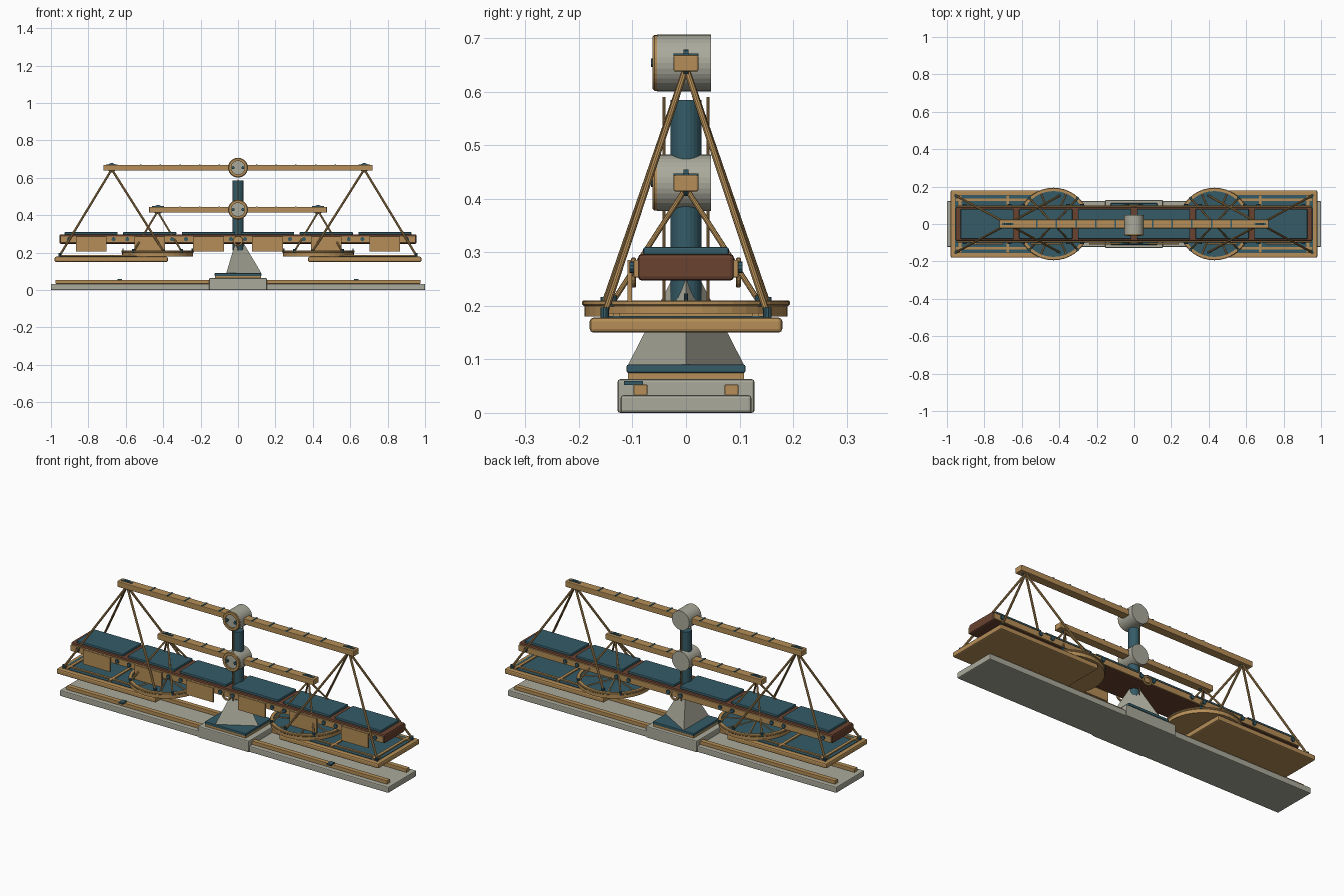
import bpy, bmesh, math
from mathutils import Vector, Matrix

if "Cube" in bpy.data.objects:
    bpy.data.objects.remove(bpy.data.objects["Cube"])


def material(name, rgb):
    m = bpy.data.materials.new(name)
    m.diffuse_color = (*rgb, 1)
    m.use_nodes = True
    m.node_tree.nodes["Principled BSDF"].inputs["Base Color"].default_value = m.diffuse_color
    return m


GOLD = material("brass wood", (0.46, 0.27, 0.095))
TEAL = material("dark teal", (0.035, 0.105, 0.135))
STONE = material("pale stone", (0.40, 0.40, 0.33))
BROWN = material("dark brown", (0.14, 0.055, 0.03))


def finish(name, bm, mat):
    mesh = bpy.data.meshes.new(name)
    bmesh.ops.recalc_face_normals(bm, faces=bm.faces)
    bm.to_mesh(mesh)
    bm.free()
    mesh.materials.append(mat)
    ob = bpy.data.objects.new(name, mesh)
    bpy.context.collection.objects.link(ob)
    return ob


def box(name, x, y, z, mat, bevel=0.0):
    """Box from (min, max) ranges, optionally with rounded edges."""
    bm = bmesh.new()
    size = Vector((x[1] - x[0], y[1] - y[0], z[1] - z[0]))
    mid = Vector((sum(x) / 2, sum(y) / 2, sum(z) / 2))
    bmesh.ops.create_cube(bm, size=1, matrix=Matrix.Translation(mid) @ Matrix.Diagonal((*size, 1)))
    if bevel:
        bmesh.ops.bevel(bm, geom=bm.edges[:], offset=bevel, segments=2, profile=0.5, affect='EDGES')
    return finish(name, bm, mat)


def rod(name, a, b, r, mat, sides=10, r2=None, spin=0):
    """Cylinder or cone between two points."""
    a, b = Vector(a), Vector(b)
    d = b - a
    mat4 = (Matrix.Translation((a + b) / 2) @ Vector((0, 0, 1)).rotation_difference(d).to_matrix().to_4x4()
            @ Matrix.Rotation(spin, 4, 'Z'))
    bm = bmesh.new()
    bmesh.ops.create_cone(bm, cap_ends=True, segments=sides, radius1=r,
                          radius2=r if r2 is None else r2, depth=d.length, matrix=mat4)
    return finish(name, bm, mat)


def ring(name, centre, axis, r_in, r_out, h, mat, sides=32):
    """Flat hoop with a chamfered rectangular section."""
    bm = bmesh.new()
    c = min(h, r_out - r_in) * 0.25
    prof = [(r_in, -h/2), (r_out - c, -h/2), (r_out, -h/2 + c),
            (r_out, h/2 - c), (r_out - c, h/2), (r_in, h/2)]
    rot = Vector((0, 0, 1)).rotation_difference(Vector(axis)).to_matrix()
    loops = []
    for i in range(sides):
        t = 2 * math.pi * i / sides
        loops.append([bm.verts.new(rot @ Vector((r * math.cos(t), r * math.sin(t), z)) + Vector(centre))
                      for r, z in prof])
    for i in range(sides):
        p, q = loops[i], loops[(i + 1) % sides]
        for j in range(len(prof)):
            k = (j + 1) % len(prof)
            bm.faces.new((p[j], q[j], q[k], p[k]))
    return finish(name, bm, mat)


def span(s, a, b):
    return (min(s * a, s * b), max(s * a, s * b))


# Base slab, plinth and pedestal
box("base_slab", (-1, 1), (-0.122, 0.122), (0, 0.033), STONE, 0.005)
box("plinth", (-0.155, 0.155), (-0.128, 0.128), (0, 0.063), STONE, 0.005)
box("plinth_trim", (-0.122, 0.122), (-0.108, 0.108), (0.063, 0.077), GOLD)
box("plinth_cap", (-0.125, 0.125), (-0.111, 0.111), (0.075, 0.09), TEAL, 0.003)
rod("pedestal", (0, 0, 0.09), (0, 0, 0.25), 0.125, STONE, sides=3, r2=0.03, spin=-math.pi / 2)
rod("column", (0, 0, 0.21), (0, 0, 0.585), 0.029, TEAL, sides=24)
for s in (-1, 1):
    rod("column_side_rod", (0, s * 0.041, 0.21), (0, s * 0.041, 0.59), 0.003, GOLD)
    for t in (-1, 1):
        box("base_rail", span(s, 0.15, 0.975), (t * 0.085 - 0.013, t * 0.085 + 0.013),
            (0.033, 0.053), GOLD, 0.002)
    box("rail_clip", span(s, 0.62, 0.645), (-0.116, -0.08), (0.052, 0.06), TEAL)


# Two crossbeams with hub drums, top bands and end pulleys
def crossbeam(z, half, pulley_x):
    box("crossbeam", (-half, half), (-0.023, 0.023), (z - 0.016, z + 0.015), GOLD, 0.003)
    rod("hub_drum", (0, -0.054, z), (0, 0.047, z), 0.053, STONE, sides=32)
    ring("hub_ring", (0, -0.056, z), (0, 1, 0), 0.036, 0.052, 0.013, GOLD)
    for s in (-1, 1):
        rod("hub_bolt", (s * 0.026, -0.065, z), (s * 0.026, -0.05, z), 0.008, TEAL)
        rod("pulley", (s * pulley_x, -0.005, z), (s * pulley_x, 0.005, z), 0.025, TEAL, sides=20)
        box("pulley_plate", (s * pulley_x - 0.032, s * pulley_x + 0.032), (-0.006, 0.006),
            (z + 0.014, z + 0.018), TEAL)
        x = 0.1
        while x < pulley_x - 0.05:
            box("beam_band", (s * x - 0.004, s * x + 0.004), (-0.0235, 0.0235),
                (z + 0.013, z + 0.0175), TEAL)
            x += 0.105


crossbeam(0.654, 0.72, 0.675)
crossbeam(0.43, 0.475, 0.428)

# Long central deck with panels, side rails and hanging plates
box("deck", (-0.955, 0.955), (-0.09, 0.09), (0.247, 0.297), BROWN, 0.008)
for s in (-1, 1):
    box("deck_side_rail", (-0.95, 0.95), span(s, 0.088, 0.098), (0.253, 0.286), GOLD, 0.002)
    ring("side_hoop", (0, s * 0.098, 0.262), (0, 1, 0), 0.018, 0.028, 0.01, GOLD, 24)
    for c in (0.158, 0.472, 0.785):
        box("deck_panel", (s * c - 0.142, s * c + 0.142), (-0.08, 0.08), (0.295, 0.31), TEAL, 0.004)
        box("hanging_plate", (s * c - 0.082, s * c + 0.082), (-0.109, -0.101), (0.207, 0.286), GOLD)
        for d in (-0.12, 0.12):
            for t in (-1, 1):
                rod("rail_bolt", (s * c + d, t * 0.096, 0.272), (s * c + d, t * 0.106, 0.272),
                    0.011, TEAL, sides=10)

# Hanging trays on each side
for s in (-1, 1):
    # rectangular tray
    box("long_tray", span(s, 0.375, 0.98), (-0.18, 0.18), (0.15, 0.178), GOLD, 0.007)
    box("long_tray_inlay", span(s, 0.40, 0.957), (-0.156, 0.156), (0.175, 0.181), TEAL)
    for t in (-1, 1):
        box("tray_slat", span(s, 0.40, 0.957), (t * 0.13 - 0.006, t * 0.13 + 0.006),
            (0.178, 0.187), GOLD)
    for x in (0.675, 0.93):
        box("tray_crossbar", span(s, x - 0.008, x + 0.008), (-0.156, 0.156), (0.178, 0.187), GOLD)
    # round tray
    cx = s * 0.43
    rod("round_tray", (cx, 0, 0.18), (cx, 0, 0.2), 0.19, GOLD, sides=40)
    rod("round_tray_inlay", (cx, 0, 0.198), (cx, 0, 0.204), 0.178, TEAL, sides=40)
    ring("round_tray_rim", (cx, 0, 0.205), (0, 0, 1), 0.176, 0.194, 0.011, GOLD, 40)
    for k in range(4):
        a = math.pi * k / 4 + math.pi / 8
        v = Vector((math.cos(a), math.sin(a), 0)) * 0.176
        p = Vector((cx, 0, 0.204))
        rod("round_tray_spoke", p - v, p + v, 0.004, GOLD, sides=6)
    for t in (-1, 1):
        rod("rim_pin", (cx + t * 0.185, 0, 0.198), (cx + t * 0.185, 0, 0.223), 0.004, TEAL)
        # hanger rods with knobs at the trays
        for dx in (-1, 1):
            outer = Vector((s * 0.675 + dx * 0.278, t * 0.152, 0.185))
            inner = Vector((cx + dx * 0.128, t * 0.137, 0.207))
            if s * dx < 0:
                outer.z = 0.205
            rod("long_hanger_rod", (s * 0.675, 0, 0.645), outer, 0.006, GOLD)
            rod("short_hanger_rod", (cx, 0, 0.42), inner, 0.005, GOLD)
            for p in (outer, inner):
                rod("hanger_knob", p - Vector((0, 0, 0.008)), p + Vector((0, 0, 0.012)), 0.008, TEAL)
